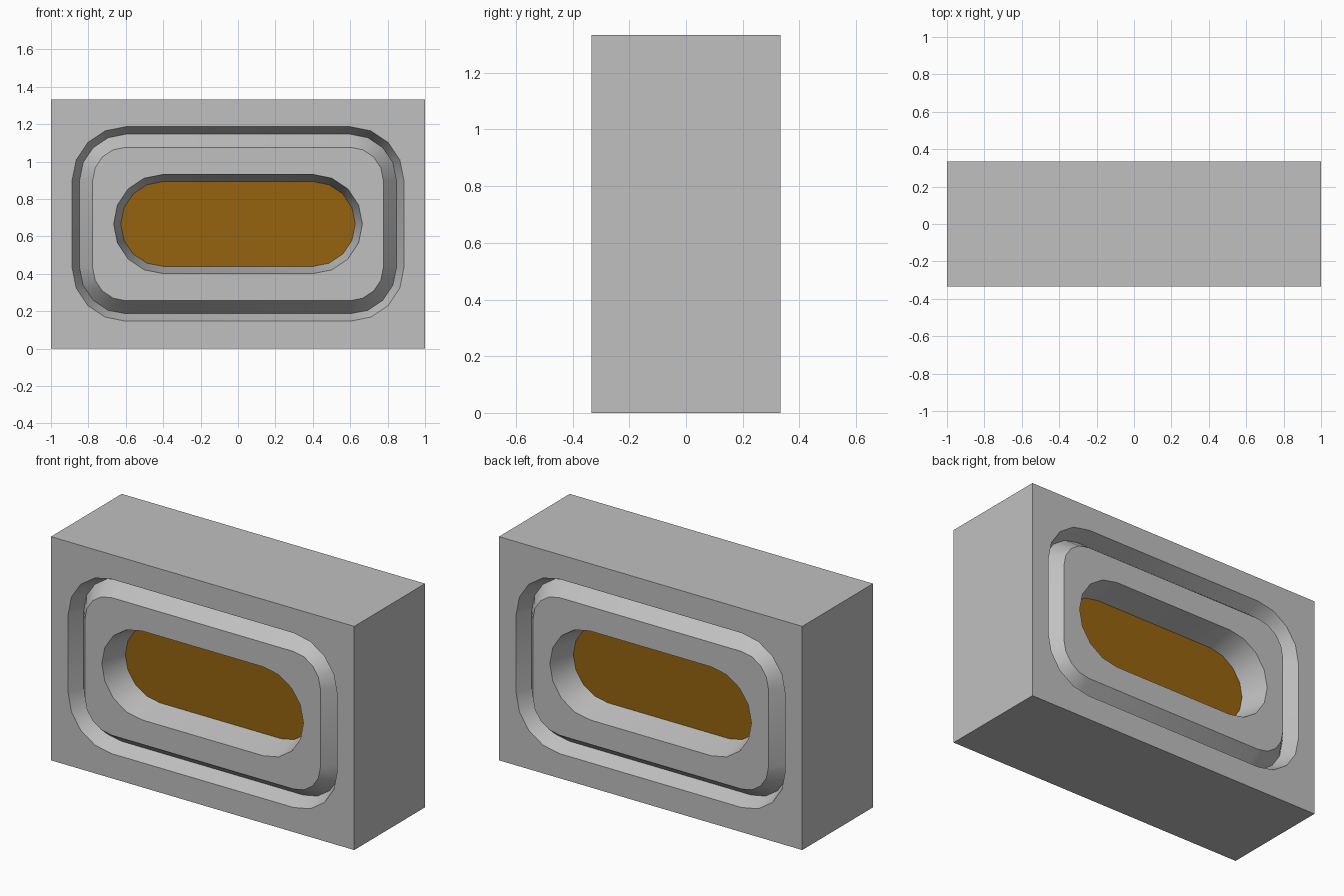
import bpy, bmesh, math

if "Cube" in bpy.data.objects:
    bpy.data.objects.remove(bpy.data.objects["Cube"])

W, D, H = 1.0, 1 / 3, 4 / 3          # half width, half depth, height
MID = H / 2


def material(name, rgb):
    m = bpy.data.materials.new(name)
    m.diffuse_color = (*rgb, 1)
    m.use_nodes = True
    m.node_tree.nodes["Principled BSDF"].inputs["Base Color"].default_value = m.diffuse_color
    return m


# Rings, outside to inside: corner centre x, corner centre z, radius, depth below the face
RINGS = [
    (0.6, 0.233, 0.287, 0.0),        # groove outer edge
    (0.6, 0.233, 0.247, 0.09),       # groove bottom
    (0.6, 0.233, 0.177, 0.0),        # raised panel edge
    (0.4, 0.0, 0.265, 0.0),          # pocket rim
    (0.4, 0.0, 0.227, 0.167),        # pocket floor
]
SEG = 4
SIGNS = [(1, 1), (-1, 1), (-1, -1), (1, -1)]

bm = bmesh.new()


def ring(side, cx, cz, r, depth):
    verts = []
    for q, (sx, sz) in enumerate(SIGNS):
        for i in range(SEG + 1):
            a = math.pi / 2 * (q + i / SEG)
            verts.append(bm.verts.new((sx * cx + r * math.cos(a), side * (D - depth),
                                       MID + sz * cz + r * math.sin(a))))
    return verts


box = {}
for side in (-1, 1):
    # Flat frame between the box corners and the groove
    corners = [bm.verts.new((sx * W, side * D, MID + sz * MID)) for sx, sz in SIGNS]
    box[side] = corners
    loops = [ring(side, *r) for r in RINGS]
    n = len(loops[0])
    for q in range(4):
        s = q * (SEG + 1)
        for i in range(SEG):
            bm.faces.new((corners[q], loops[0][s + i], loops[0][s + i + 1]))
        bm.faces.new((corners[q], loops[0][s + SEG],
                      loops[0][(s + SEG + 1) % n], corners[(q + 1) % 4]))
    # Groove, raised panel and pocket wall
    for a, b in zip(loops, loops[1:]):
        for i in range(n):
            j = (i + 1) % n
            bm.faces.new((a[i], a[j], b[j], b[i]))
    # Coloured pocket floor
    bm.faces.new(loops[-1]).material_index = 1

# Four outer sides of the box
for q in range(4):
    p = (q + 1) % 4
    bm.faces.new((box[-1][q], box[-1][p], box[1][p], box[1][q]))

bmesh.ops.remove_doubles(bm, verts=bm.verts, dist=1e-5)
bmesh.ops.recalc_face_normals(bm, faces=bm.faces)

mesh = bpy.data.meshes.new("block_body")
bm.to_mesh(mesh)
bm.free()
mesh.materials.append(material("light grey", (0.527, 0.527, 0.527)))
mesh.materials.append(material("golden brown", (0.305, 0.127, 0.0048)))
body = bpy.data.objects.new("block_body", mesh)
bpy.context.collection.objects.link(body)
bpy.context.view_layer.objects.active = body
body.select_set(True)
bpy.ops.object.shade_smooth_by_angle(angle=math.radians(25))
